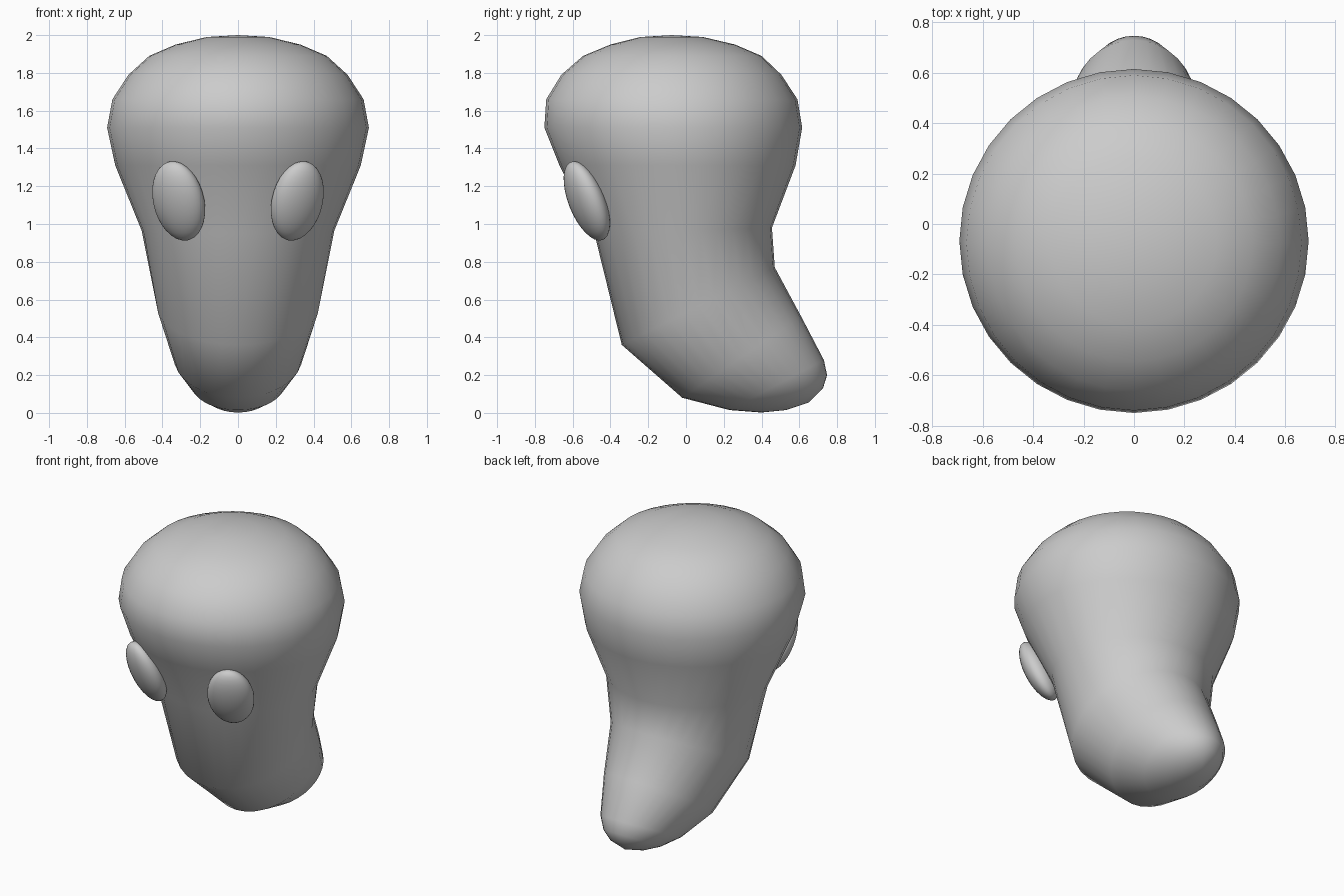
import bpy, bmesh, math
from mathutils import Vector, Matrix

if "Cube" in bpy.data.objects:
    bpy.data.objects.remove(bpy.data.objects["Cube"])

SEG = 32

grey = bpy.data.materials.new("plain grey")
grey.diffuse_color = (0.6, 0.6, 0.6, 1)
grey.use_nodes = True
grey.node_tree.nodes["Principled BSDF"].inputs["Base Color"].default_value = grey.diffuse_color


def finish(bm, name, smooth=True):
    bmesh.ops.recalc_face_normals(bm, faces=bm.faces)
    for f in bm.faces:
        f.smooth = smooth
    mesh = bpy.data.meshes.new(name)
    bm.to_mesh(mesh)
    bm.free()
    mesh.materials.append(grey)
    ob = bpy.data.objects.new(name, mesh)
    bpy.context.collection.objects.link(ob)
    return ob


# Head and snout: tilted elliptical rings (front y, front z, back y, back z, half width)
rings = [
    (-0.24, 1.99, 0.09, 1.99, 0.165),
    (-0.40, 1.95, 0.26, 1.95, 0.33),
    (-0.545, 1.89, 0.40, 1.89, 0.47),
    (-0.66, 1.79, 0.505, 1.79, 0.58),
    (-0.74, 1.66, 0.59, 1.66, 0.665),
    (-0.75, 1.51, 0.615, 1.51, 0.693),
    (-0.67, 1.31, 0.58, 1.31, 0.65),
    (-0.485, 0.95, 0.455, 0.98, 0.51),
    (-0.34, 0.36, 0.47, 0.77, 0.43),
    (-0.02, 0.08, 0.61, 0.51, 0.34),
    (0.23, 0.015, 0.73, 0.28, 0.245),
    (0.40, 0.002, 0.747, 0.20, 0.175),
    (0.53, 0.015, 0.725, 0.13, 0.10),
]
bm = bmesh.new()
loops = []
for fy, fz, by, bz, w in rings:
    front, back = Vector((0, fy, fz)), Vector((0, by, bz))
    mid, half = (front + back) / 2, (back - front) / 2
    loops.append([bm.verts.new(mid + half * math.cos(a) + Vector((w * math.sin(a), 0, 0)))
                  for a in (math.tau * i / SEG for i in range(SEG))])
for a, b in zip(loops, loops[1:]):
    for i in range(SEG):
        j = (i + 1) % SEG
        bm.faces.new((a[i], a[j], b[j], b[i]))
# Crown and snout tip
for loop, tip in ((loops[0], (0, -0.075, 2.0)), (loops[-1], (0, 0.65, 0.055))):
    v = bm.verts.new(tip)
    for i in range(SEG):
        bm.faces.new((loop[i], loop[(i + 1) % SEG], v))
finish(bm, "head")

# Eyes: flattened ovals leaning forward and turned outward
for side, name in ((-1, "left_eye"), (1, "right_eye")):
    bm = bmesh.new()
    bmesh.ops.create_uvsphere(bm, u_segments=32, v_segments=16, radius=1)
    bm.transform(Matrix.Translation((side * 0.314, -0.525, 1.122))
                 @ Matrix.Rotation(side * math.radians(25), 4, 'Z')
                 @ Matrix.Rotation(math.radians(23), 4, 'X')
                 @ Matrix.Diagonal((0.145, 0.085, 0.225, 1)))
    finish(bm, name)
